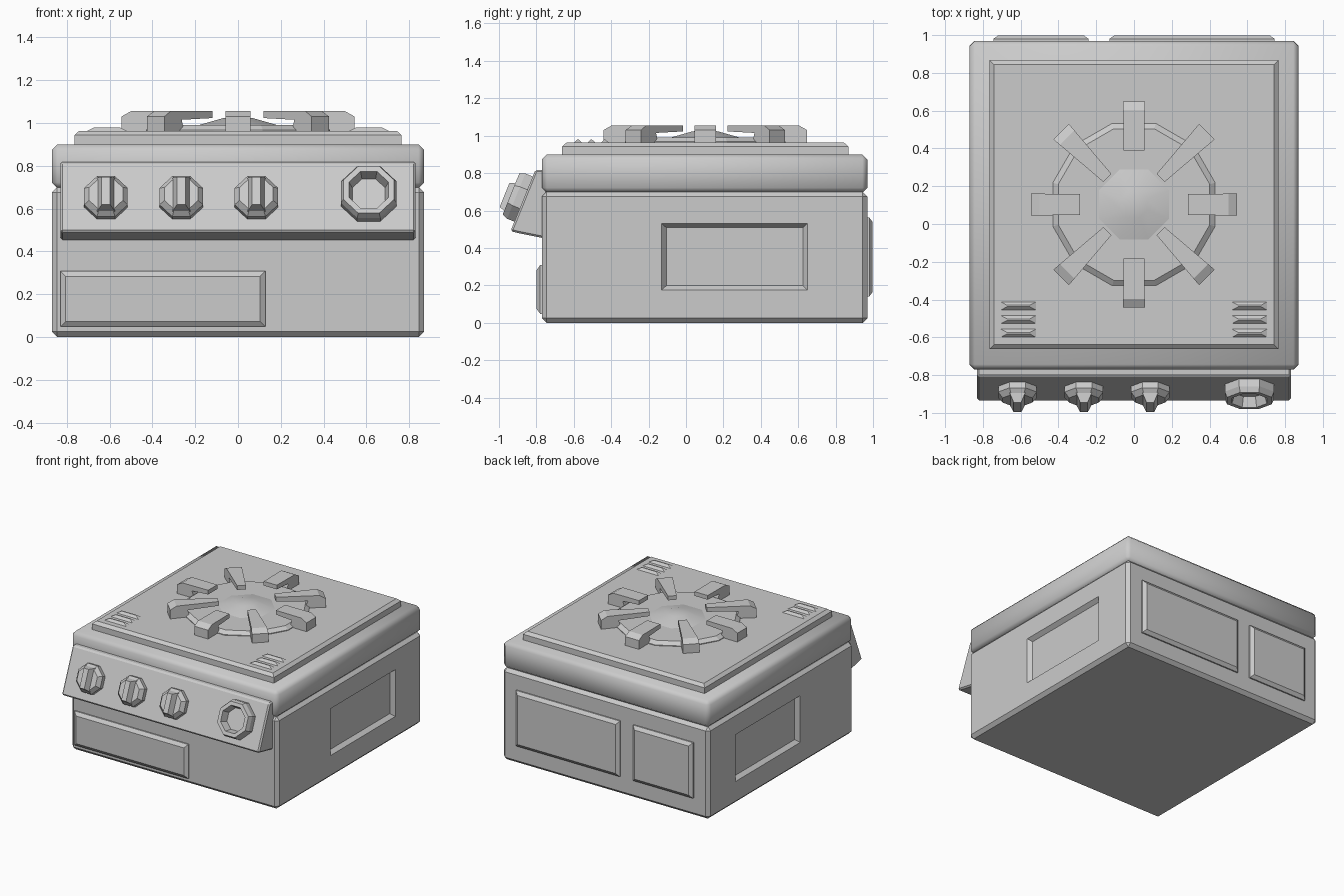
import bpy, bmesh
from math import pi, sin, cos, radians
from mathutils import Matrix, Vector

if "Cube" in bpy.data.objects:
    bpy.data.objects.remove(bpy.data.objects["Cube"])


def finish(name, bm, bevel=0, matrix=None, smooth=None):
    bmesh.ops.recalc_face_normals(bm, faces=bm.faces)
    if bevel:
        bmesh.ops.bevel(bm, geom=bm.edges[:], offset=bevel, segments=1,
                        affect='EDGES', clamp_overlap=True)
    me = bpy.data.meshes.new(name)
    bm.to_mesh(me)
    bm.free()
    ob = bpy.data.objects.new(name, me)
    bpy.context.collection.objects.link(ob)
    if matrix:
        ob.matrix_world = matrix
    if smooth:
        bpy.ops.object.select_all(action='DESELECT')
        bpy.context.view_layer.objects.active = ob
        ob.select_set(True)
        bpy.ops.object.shade_smooth_by_angle(angle=radians(smooth))
    return ob


def loft(name, rings, **kw):
    """Skin a stack of equal-length point loops and cap both ends."""
    bm = bmesh.new()
    loops = [[bm.verts.new(p) for p in ring] for ring in rings]
    n = len(loops[0])
    for a, b in zip(loops, loops[1:]):
        for i in range(n):
            j = (i + 1) % n
            bm.faces.new((a[i], a[j], b[j], b[i]))
    bm.faces.new(loops[0][::-1])
    bm.faces.new(loops[-1])
    return finish(name, bm, **kw)


def rect(hx, hy, z):
    return [(-hx, -hy, z), (hx, -hy, z), (hx, hy, z), (-hx, hy, z)]


def turned(name, profile, sides, **kw):
    """Low-poly turned part from (radius, height) pairs, flats on the axes."""
    ang = [2 * pi * (i + 0.5) / sides for i in range(sides)]
    return loft(name, [[(r * cos(a), r * sin(a), h) for a in ang] for r, h in profile], **kw)


def box(name, lo, hi, bevel, smooth=None):
    xs, ys = (lo[0], hi[0]), (lo[1], hi[1])
    rings = [[(xs[0], ys[0], z), (xs[1], ys[0], z), (xs[1], ys[1], z), (xs[0], ys[1], z)]
             for z in (lo[2], hi[2])]
    return loft(name, rings, bevel=bevel, smooth=smooth)


# Lower body, with a framed recess cut in each side
body = box("lower_body", (-0.87, -0.77, 0), (0.87, 0.97, 0.7), 0.025)
for s in (-1, 1):
    m = Matrix.Translation((s * 0.87, 0.26, 0.353)) @ Matrix.Rotation(s * pi / 2, 4, 'Y')
    cutter = loft("recess_cutter", [rect(0.155, 0.365, -0.03), rect(0.178, 0.39, 0),
                                    rect(0.178, 0.39, 0.05)], matrix=m)
    cutter.hide_render = True
    cutter.hide_viewport = False
    mod = body.modifiers.new("recess", 'BOOLEAN')
    mod.operation, mod.object, mod.solver = 'DIFFERENCE', cutter, 'EXACT'
    bpy.context.view_layer.objects.active = body
    body.select_set(True)
    bpy.context.view_layer.update()
    bpy.ops.object.modifier_apply(modifier=mod.name)
    bpy.data.objects.remove(cutter)

# Lid and raised top plate
box("lid", (-0.87, -0.77, 0.695), (0.87, 0.97, 0.9), 0.027, smooth=50)
m = Matrix.Translation((0, 0.103, 0))
loft("top_plate", [rect(0.765, 0.765, 0.88), rect(0.765, 0.765, 0.943),
                   rect(0.742, 0.742, 0.963)], matrix=m)

# Burner disc and cap
centre = Matrix.Translation((0, 0.103, 0))
turned("burner_disc", [(0.445, 0.95), (0.445, 0.968), (0.415, 0.99)], 12, matrix=centre)
turned("burner_cap", [(0.2, 0.98), (0.2, 0.99), (0.075, 1.023), (0.02, 1.028)], 8,
       matrix=centre, smooth=40)

# Pan supports: diagonal ones reach further in and taper
for k in range(8):
    inner, tip = (0.2, 0.03) if k % 2 else (0.285, 0.055)
    prof = [(0.545, 0.955), (0.545, 1.03), (0.5, 1.055), (inner, 1.055),
            (inner, 1.023), (0.42, 1.015), (0.40, 0.955)]

    def half(r):
        t = max(0, (0.545 - r) / (0.545 - inner))
        return 0.058 + (tip - 0.058) * t
    loft("pan_support", [[(r, s * half(r), z) for r, z in prof] for s in (-1, 1)],
         matrix=centre @ Matrix.Rotation(k * pi / 4, 4, 'Z'))

# Vent ridges at the front corners of the plate
for sx in (-1, 1):
    for y in (-0.434, -0.506, -0.578):
        loft("vent_ridge", [rect(0.092, 0.021, 0.955), rect(0.092, 0.021, 0.963),
                            rect(0.06, 0.004, 0.979)],
             matrix=Matrix.Translation((sx * 0.612, y, 0)))

# Sloping control panel
prof = [(-0.74, 0.818), (-0.805, 0.818), (-0.938, 0.49), (-0.90, 0.48), (-0.74, 0.448)]
loft("control_panel", [[(x, y, z) for y, z in prof] for x in (-0.83, 0.83)], bevel=0.01)


def on_panel(x, z):
    y = -0.808 - 0.403 * (0.818 - z)
    return Matrix.Translation((x, y, z)) @ Matrix.Rotation(radians(68), 4, 'X')


# Three knobs with grips, and the ring dial
for x in (-0.617, -0.265, 0.086):
    m = on_panel(x, 0.646)
    turned("knob", [(0.11, -0.02), (0.11, 0.03), (0.085, 0.06)], 8, matrix=m)
    loft("knob_grip", [rect(0.042, 0.085, 0.05), rect(0.02, 0.07, 0.1)], matrix=m)
turned("ring_dial", [(0.141, -0.03), (0.141, 0.04), (0.128, 0.07), (0.1, 0.07), (0.083, 0.015)],
       8, matrix=on_panel(0.611, 0.662))


# Raised panels: drawer on the front, two covers on the back
def raised(name, x0, x1, z0, z1, y, facing, depth):
    hx, hz, b = (x1 - x0) / 2, (z1 - z0) / 2, 0.025
    m = (Matrix.Translation(((x0 + x1) / 2, y, (z0 + z1) / 2))
         @ Matrix.Rotation(-facing * pi / 2, 4, 'X'))
    loft(name, [rect(hx, hz, -0.03), rect(hx, hz, depth * 0.35),
                rect(hx - b, hz - b, depth)], matrix=m)


raised("drawer_front", -0.83, 0.128, 0.048, 0.308, -0.77, -1, 0.028)
raised("back_cover_large", -0.13, 0.745, 0.14, 0.563, 0.97, 1, 0.028)
raised("back_cover_small", -0.745, -0.24, 0.14, 0.563, 0.97, 1, 0.028)
